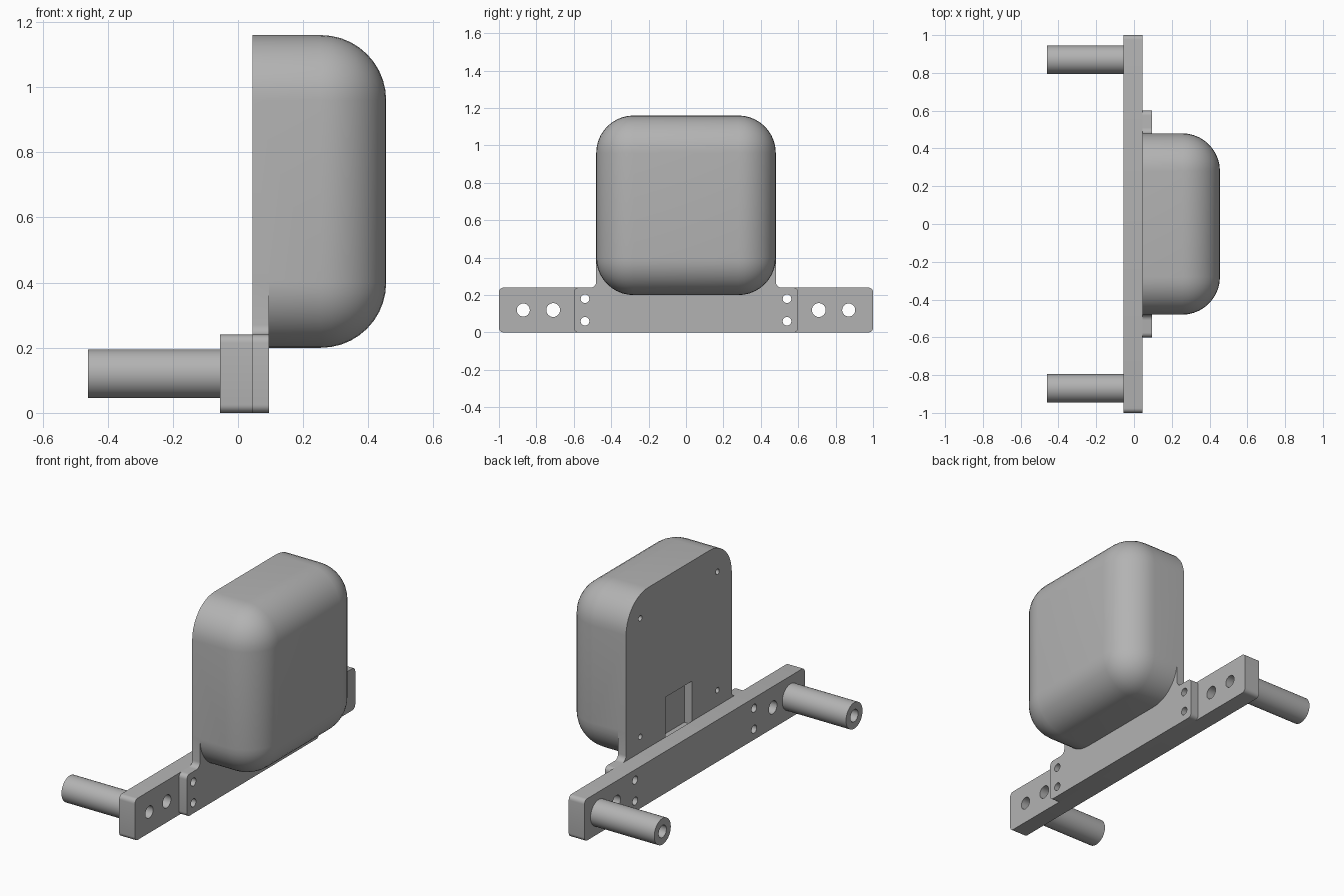
import bpy, bmesh, math
from mathutils import Vector

if "Cube" in bpy.data.objects:
    bpy.data.objects.remove(bpy.data.objects["Cube"], do_unlink=True)

grey = bpy.data.materials.new("plain grey")
grey.use_nodes = True
colour = (0.45, 0.45, 0.45, 1)
grey.diffuse_color = colour
grey.node_tree.nodes["Principled BSDF"].inputs["Base Color"].default_value = colour

BACK, JOIN, PLATE, FRONT = -0.055, 0.045, 0.095, 0.455
PEG_END, MID = -0.46, 0.12


def finish(name, bm):
    bmesh.ops.recalc_face_normals(bm, faces=bm.faces)
    mesh = bpy.data.meshes.new(name)
    bm.to_mesh(mesh)
    bm.free()
    mesh.materials.append(grey)
    obj = bpy.data.objects.new(name, mesh)
    bpy.context.collection.objects.link(obj)
    return obj


def rounded(corners, steps=6):
    """Outline from (y, z, radius) corners, each filleted by its radius."""
    pts = []
    for i, (y, z, r) in enumerate(corners):
        p = Vector((y, z))
        if r == 0:
            pts.append(p)
            continue
        u = (Vector(corners[i - 1][:2]) - p).normalized() * r
        v = (Vector(corners[(i + 1) % len(corners)][:2]) - p).normalized() * r
        for k in range(steps + 1):
            t = k / steps * math.pi / 2
            pts.append(p + u + v - v * math.cos(t) - u * math.sin(t))
    return pts


def prism(name, outline, x0, x1):
    bm = bmesh.new()
    face = bm.faces.new([bm.verts.new((x0, p[0], p[1])) for p in outline])
    side = bmesh.ops.extrude_face_region(bm, geom=[face])["geom"]
    moved = [g for g in side if isinstance(g, bmesh.types.BMVert)]
    bmesh.ops.translate(bm, verts=moved, vec=(x1 - x0, 0, 0))
    return finish(name, bm)


def rod(name, y, z, radius, x0, x1, n=32):
    ring = [(y + radius * math.cos(2 * math.pi * k / n),
             z + radius * math.sin(2 * math.pi * k / n)) for k in range(n)]
    return prism(name, ring, x0, x1)


def rectangle(y0, y1, z0, z1, r=0):
    return rounded([(y0, z0, r), (y1, z0, r), (y1, z1, r), (y0, z1, r)])


def combine(obj, tool, operation):
    mod = obj.modifiers.new("combine", "BOOLEAN")
    mod.operation, mod.solver, mod.object = operation, "EXACT", tool
    bpy.context.view_layer.objects.active = obj
    bpy.ops.object.modifier_apply(modifier=mod.name)


def discard(obj):
    bpy.data.objects.remove(obj, do_unlink=True)


# Mounting bar
bar = prism("mounting_bar", rectangle(-1, 1, 0, 0.24, 0.025), BACK, JOIN)

# Housing: block with every edge rounded except around its flat back
bm = bmesh.new()
bmesh.ops.create_cube(bm, size=1)
for v in bm.verts:
    v.co = ((JOIN + FRONT) / 2 + v.co.x * (FRONT - JOIN), v.co.y * 0.96, 0.68 + v.co.z * 0.96)
edges = [e for e in bm.edges if max(v.co.x for v in e.verts) > JOIN + 0.01]
bmesh.ops.bevel(bm, geom=edges, offset=0.2, segments=10, profile=0.5, affect="EDGES")
housing = finish("housing", bm)

# Bracket plate: wide foot with filleted shoulders under the housing
half = [(0.6, 0, 0.025), (0.6, 0.24, 0.025), (0.48, 0.24, 0.03), (0.48, 0.41, 0)]
outline = half + [(-y, z, r) for y, z, r in reversed(half)]
plate = prism("bracket_plate", rounded(outline), JOIN, PLATE)
combine(housing, plate, "UNION")
discard(plate)

# Cable recess and small screw holes in the back of the housing
recess = prism("recess_cutter", rectangle(-0.12, 0.12, 0.22, 0.47), JOIN - 0.02, PLATE)
combine(housing, recess, "DIFFERENCE")
discard(recess)
for y in (-0.35, 0.35):
    for z in (0.33, 1.01):
        cutter = rod("screw_cutter", y, z, 0.016, JOIN - 0.02, PLATE, 16)
        combine(housing, cutter, "DIFFERENCE")
        discard(cutter)

# Pegs, bolt holes and bores on both ends
parts = [bar, housing]
for side, label in ((1, "rear"), (-1, "front")):
    peg = rod(label + "_peg", side * 0.87, MID, 0.075, PEG_END, BACK, 48)
    parts.append(peg)
    for y, z, r, targets in ((0.87, MID, 0.035, (bar, peg)),
                             (0.71, MID, 0.037, (bar,)),
                             (0.54, 0.06, 0.023, (bar, housing)),
                             (0.54, 0.18, 0.023, (bar, housing))):
        cutter = rod("hole_cutter", side * y, z, r, PEG_END - 0.1, FRONT + 0.1)
        for target in targets:
            combine(target, cutter, "DIFFERENCE")
        discard(cutter)

# Smooth the curved surfaces, keep hard edges
bpy.ops.object.select_all(action="DESELECT")
for part in parts:
    part.select_set(True)
bpy.context.view_layer.objects.active = housing
bpy.ops.object.shade_smooth_by_angle(angle=math.radians(30))
